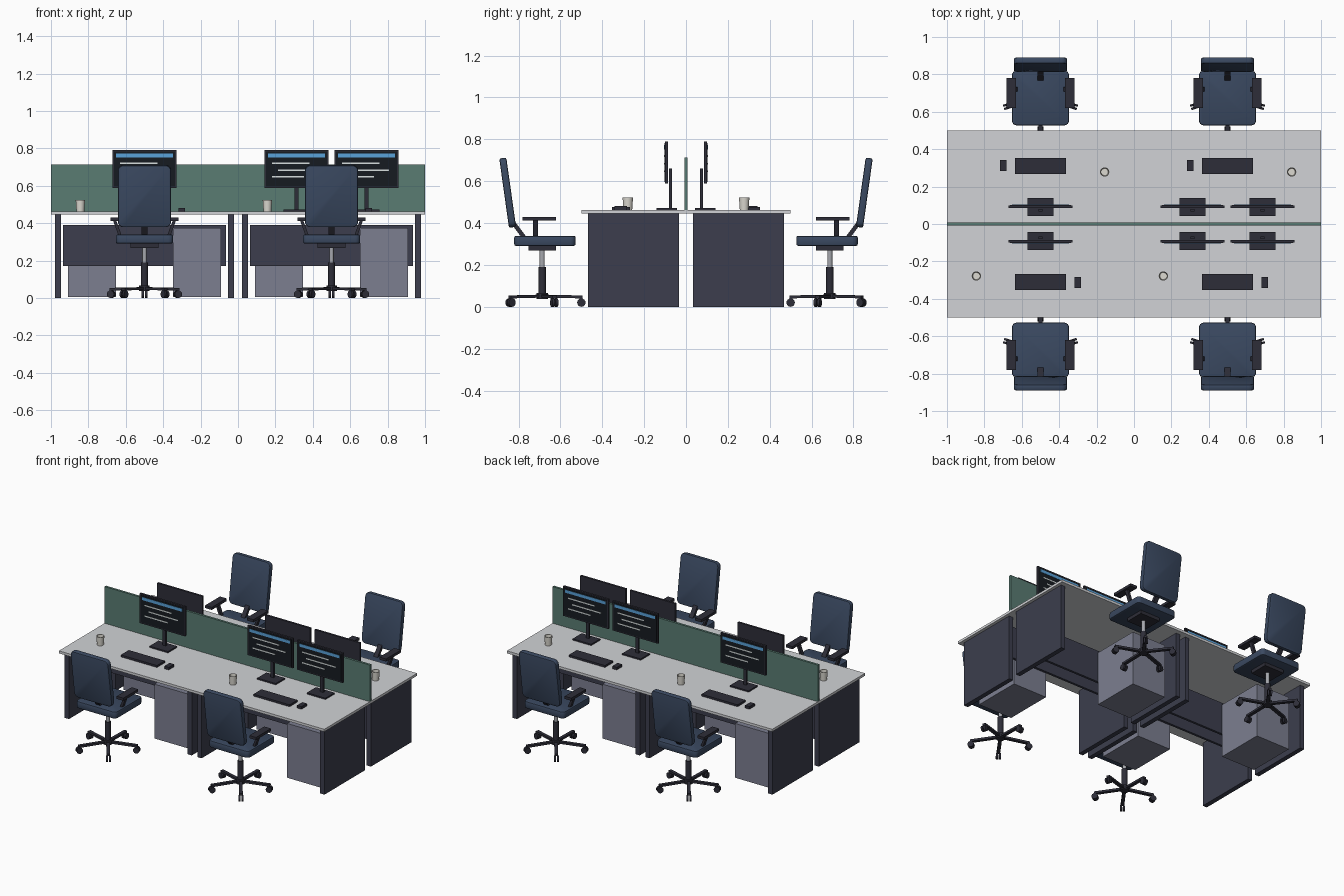
import bpy, bmesh, math
from mathutils import Matrix, Vector

cube = bpy.data.objects.get("Cube")
if cube:
    bpy.data.objects.remove(cube, do_unlink=True)


def material(name, r, g, b):
    mat = bpy.data.materials.new(name)
    mat.use_nodes = True
    mat.diffuse_color = (r, g, b, 1)
    mat.node_tree.nodes["Principled BSDF"].inputs["Base Color"].default_value = (r, g, b, 1)
    return mat


TOP = material("pale_laminate", .64, .65, .67)
PANEL = material("slate_panel", .045, .048, .075)
DRAWER = material("grey_steel", .2, .21, .28)
FELT = material("green_felt", .1, .2, .17)
FABRIC = material("blue_fabric", .043, .067, .12)
DARK = material("dark_plastic", .027, .027, .04)
GLASS = material("black_glass", .008, .011, .015)
BLUE = material("blue_light", .1, .36, .7)
WHITE = material("white_light", .7, .75, .75)
METAL = material("metal", .38, .39, .42)
CERAMIC = material("ceramic", .72, .7, .64)


def finish(name, bm, mat, matrix, smooth=False):
    mesh = bpy.data.meshes.new(name)
    bm.to_mesh(mesh)
    bm.free()
    mesh.materials.append(mat)
    obj = bpy.data.objects.new(name, mesh)
    obj.matrix_world = matrix
    bpy.context.collection.objects.link(obj)
    if smooth:
        bpy.ops.object.select_all(action='DESELECT')
        obj.select_set(True)
        bpy.context.view_layer.objects.active = obj
        bpy.ops.object.shade_smooth_by_angle(angle=math.radians(35))
    return obj


def box(name, center, size, mat, frame=Matrix(), rot=Matrix(), round_axis=None, radius=0, soft=0):
    """Box with optional rounded edges along one axis and softened rims."""
    bm = bmesh.new()
    bmesh.ops.create_cube(bm, size=1)
    bmesh.ops.scale(bm, vec=size, verts=bm.verts)
    if radius:
        along = [e for e in bm.edges
                 if abs((e.verts[0].co - e.verts[1].co).normalized()[round_axis]) > .9]
        bmesh.ops.bevel(bm, geom=along, offset=radius, segments=4, profile=.5, affect='EDGES')
    if soft:
        rims = [e for e in bm.edges if e.calc_face_angle(0) > 1]
        bmesh.ops.bevel(bm, geom=rims, offset=soft, segments=2, profile=.5, affect='EDGES')
    return finish(name, bm, mat, frame @ Matrix.Translation(center) @ rot, bool(radius))


def beam(name, start, end, width, depth, mat, frame):
    """Square bar between two points."""
    a, b = Vector(start), Vector(end)
    rot = (b - a).to_track_quat('X', 'Z').to_matrix().to_4x4()
    return box(name, (a + b) / 2, ((b - a).length, width, depth), mat, frame, rot)


def tube(name, center, r1, r2, height, mat, frame, axis='Z', sides=20):
    bm = bmesh.new()
    bmesh.ops.create_cone(bm, cap_ends=True, segments=sides, radius1=r1, radius2=r2, depth=height)
    rot = Matrix.Rotation(math.pi / 2, 4, 'Y') if axis == 'X' else Matrix()
    return finish(name, bm, mat, frame @ Matrix.Translation(center) @ rot, True)


def mug(name, x, y, z, frame):
    """Open tapered cup, spun from an inner and outer profile."""
    bm = bmesh.new()
    profile = [(0, 0), (.021, 0), (.025, .06), (.022, .06), (.019, .006), (0, .006)]
    verts = [bm.verts.new((r, 0, h)) for r, h in profile]
    edges = [bm.edges.new(pair) for pair in zip(verts, verts[1:])]
    bmesh.ops.spin(bm, geom=verts + edges, axis=(0, 0, 1), cent=(0, 0, 0),
                   angle=2 * math.pi, steps=20)
    bmesh.ops.remove_doubles(bm, verts=bm.verts, dist=.0005)
    bmesh.ops.recalc_face_normals(bm, faces=bm.faces)
    finish(name, bm, CERAMIC, frame @ Matrix.Translation((x, y, z)), True)


def monitor(tag, x, frame):
    f = frame @ Matrix.Translation((x, 0, 0))
    box(tag + "monitor_base", (0, -.091, .468), (.14, .098, .01), DARK, f)
    box(tag + "monitor_pole", (0, -.074, .565), (.022, .014, .19), DARK, f)
    box(tag + "monitor_case", (0, -.093, .689), (.342, .014, .202), DARK, f)
    box(tag + "monitor_glass", (0, -.101, .689), (.326, .003, .186), GLASS, f)
    box(tag + "display_header", (0, -.103, .762), (.304, .003, .02), BLUE, f)
    for i, (left, right) in enumerate([(-.13, .07), (-.1, .12), (-.13, .04)]):
        box(tag + "display_line", ((left + right) / 2, -.103, .72 - .036 * i),
            (right - left, .003, .008), WHITE, f)


def chair(tag, frame):
    f = frame @ Matrix.Translation((0, -.687, 0))
    box(tag + "seat", (0, .013, .315), (.305, .293, .048), FABRIC, f,
        round_axis=2, radius=.025, soft=.008)
    box(tag + "seat_mechanism", (0, .0, .28), (.15, .13, .024), DARK, f)
    tilt = Matrix.Rotation(math.radians(8), 4, 'X')
    box(tag + "backrest", (0, -.165, .545), (.285, .034, .334), FABRIC, f, tilt,
        round_axis=1, radius=.03, soft=.008)
    beam(tag + "back_bracket", (0, -.145, .41), (0, -.085, .33), .03, .02, DARK, f)
    # armrests
    for side in (-1, 1):
        box(tag + "arm_pad", (side * .157, -.013, .421), (.05, .16, .018), DARK, f)
        beam(tag + "arm_post", (side * .16, -.033, .415), (side * .127, -.033, .325),
             .024, .016, DARK, f)
    # column and five-star base
    tube(tag + "gas_lift", (0, 0, .225), .012, .012, .09, METAL, f)
    tube(tag + "column", (0, 0, .12), .018, .018, .14, DARK, f)
    tube(tag + "base_hub", (0, 0, .052), .028, .028, .03, DARK, f)
    for i in range(5):
        leg = f @ Matrix.Rotation(i * math.tau / 5, 4, 'Z')
        beam(tag + "base_leg", (0, .01, .051), (0, .192, .047), .022, .014, DARK, leg)
        for side in (-1, 1):
            tube(tag + "caster", (side * .009, .187, .02), .02, .02, .012, DARK, leg, 'X', 16)


def workstation(tag, x, turned, screens):
    f = Matrix.Translation((x, 0, 0))
    if turned:
        f = f @ Matrix.Rotation(math.pi, 4, 'Z')
    # desk frame and storage
    for side in (-1, 1):
        box(tag + "end_panel", (side * .463, -.25, .225), (.032, .435, .45), PANEL, f)
    box(tag + "modesty_panel", (0, -.055, .281), (.872, .016, .22), PANEL, f)
    box(tag + "drawer_pedestal", (.281, -.236, .189), (.257, .335, .37), DRAWER, f)
    # desk equipment
    for offset in screens:
        # screens keep the same world positions on turned desks
        monitor(tag, offset, f)
    box(tag + "keyboard", (0, -.31, .47), (.272, .086, .014), DARK, f)
    box(tag + "mouse", (.2, -.312, .472), (.034, .058, .018), DARK, f)
    mug(tag + "mug", -.343, -.278, .463, f)
    chair(tag, f)


# shared top and divider
box("desktop", (0, 0, .455), (2, 1, .017), TOP)
box("divider_screen", (0, 0, .588), (2, .016, .25), FELT)

for turned, row in ((False, "front_"), (True, "rear_")):
    workstation(row + "single_", -.5, turned, [0])
    workstation(row + "double_", .5, turned, [-.187, .187])
